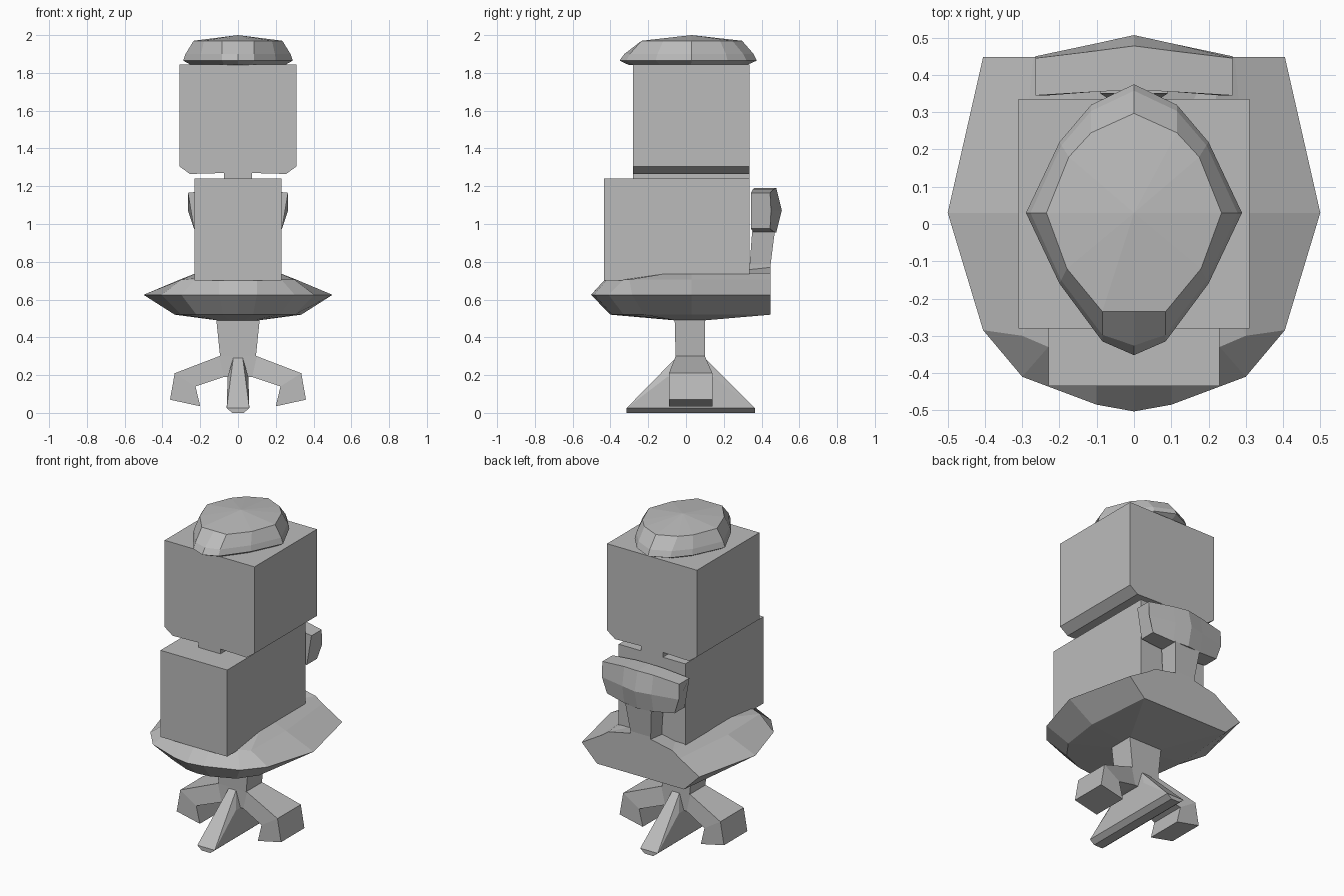
import bpy, bmesh

cube = bpy.data.objects.get("Cube")
if cube:
    bpy.data.objects.remove(cube, do_unlink=True)

GREY = (0.5, 0.5, 0.5, 1)
mat = bpy.data.materials.new("plain grey")
mat.use_nodes = True
mat.diffuse_color = GREY
mat.node_tree.nodes["Principled BSDF"].inputs["Base Color"].default_value = GREY


def finish(name, bm):
    bmesh.ops.recalc_face_normals(bm, faces=bm.faces)
    mesh = bpy.data.meshes.new(name)
    bm.to_mesh(mesh)
    bm.free()
    mesh.materials.append(mat)
    obj = bpy.data.objects.new(name, mesh)
    bpy.context.collection.objects.link(obj)
    return obj


def loft(name, rings, apex=None):
    """Skin equal-length rings; close the end flat or to an apex."""
    bm = bmesh.new()
    loops = [[bm.verts.new(p) for p in ring] for ring in rings]
    n = len(loops[0])
    for a, b in zip(loops, loops[1:]):
        for i in range(n):
            j = (i + 1) % n
            bm.faces.new((a[i], a[j], b[j], b[i]))
    bm.faces.new(loops[0])
    if apex:
        tip = bm.verts.new(apex)
        for i in range(n):
            bm.faces.new((loops[-1][i], loops[-1][(i + 1) % n], tip))
    else:
        bm.faces.new(loops[-1])
    return finish(name, bm)


def mirrored(half):
    """Full ring from a half ring whose ends lie on x = 0."""
    return half + [(-x, y, z) for x, y, z in half[-2:0:-1]]


def level(points, z):
    return [(x, y, z) for x, y in points]


def rect(x, y0, y1, z):
    return [(-x, y0, z), (x, y0, z), (x, y1, z), (-x, y1, z)]


# Blocks: lower body, and head with chamfered underside and neck
loft("lower_block", [rect(.23, -.435, .335, .70), rect(.23, -.435, .335, 1.24)])
head = [(.075, 1.235), (.075, 1.27), (.255, 1.265), (.31, 1.305), (.31, 1.845)]
head += [(-x, z) for x, z in reversed(head)]
loft("upper_block", [[(x, y, z) for x, z in head] for y in (-.28, .335)])

# Cap: faceted oval with a shallow peak
brim = [(0, -.352), (.085, -.315), (.2, -.16), (.29, .03),
        (.2, .22), (.115, .32), (0, .375)]
crown = [(0, -.235), (.085, -.235), (.18, -.12), (.235, .03),
         (.175, .18), (.115, .245), (0, .297)]
under = [(x * .86, y * .86) for x, y in brim]
band = [(a * .78 + c * .22, b * .78 + d * .22)
        for (a, b), (c, d) in zip(brim, crown)]
cap_rings = [(under, 1.842), (brim, 1.865), (band, 1.9), (crown, 1.97)]
loft("cap", [mirrored(level(p, z)) for p, z in cap_rings], (0, .03, 2))

# Seat: wide sharp rim, flat back
hub = [(0, -.06), (.04, -.06), (.08, -.06), (.11, -.06), (.11, .03), (.11, .1), (0, .1)]
base = [(0, -.4), (.08, -.39), (.22, -.33), (.3, -.22), (.335, .03), (.3, .448), (0, .448)]
rim = [(0, -.503), (.1, -.485), (.3, -.41), (.405, -.285), (.5, .03), (.405, .448), (0, .448)]
shoulder = [(0, -.43), (.1, -.42), (.23, -.33), (.3, -.3), (.31, .03), (.27, .448), (0, .448)]
inner = [(0, -.33, .71), (.1, -.33, .71), (.2, -.32, .715), (.22, -.09, .74),
         (.22, .03, .74), (.22, .448, .74), (0, .448, .785)]
seat_rings = [level(p, z) for p, z in
              ((hub, .49), (base, .52), (rim, .625), (shoulder, .705))]
loft("seat", [mirrored(r) for r in seat_rings + [inner]], (0, .03, .74))

# Backrest: curved pad on a flaring post
def pad_section(x, taper, front, back, bulge, low, high):
    return [(x * taper, front, low), (x * taper, back, low),
            (x, bulge, (low + high) / 2), (x, back, high), (x, front, high)]

loft("backrest", [
    pad_section(-.265, .88, .345, .445, .45, .975, 1.165),
    pad_section(-.1, 1, .355, .465, .485, .957, 1.185),
    pad_section(0, 1, .36, .478, .507, .955, 1.19),
    pad_section(.1, 1, .355, .465, .485, .957, 1.185),
    pad_section(.265, .88, .345, .445, .45, .975, 1.165)])
loft("backrest_post", [rect(.07, .335, .448, .72), rect(.07, .337, .448, .785),
                       rect(.09, .35, .47, .96)])

# Pedestal
loft("pedestal", [rect(.09, -.055, .1, .19), rect(.095, -.055, .1, .30),
                  rect(.115, -.06, .1, .495)])

# Bent side feet
arm = [((0, .30), (0, .19), -.055, .1), ((.1, .30), (.075, .19), -.055, .1),
       ((.335, .21), (.225, .14), -.09, .14), ((.36, .07), (.2, .035), -.09, .14)]
for side, sx in (("left", 1), ("right", -1)):
    loft(side + "_foot", [
        [(sx * t[0], y0, t[1]), (sx * t[0], y1, t[1]),
         (sx * b[0], y1, b[1]), (sx * b[0], y0, b[1])]
        for t, b, y0, y1 in arm])

# Ridged foot running front to back
bm = bmesh.new()
for sx in (-1, 1):
    for x, y0, y1, z in ((.03, -.315, .365, 0), (.06, -.315, .365, .025),
                         (.055, -.1, .15, .19), (.025, -.055, .1, .29)):
        bm.verts.new((sx * x, y0, z))
        bm.verts.new((sx * x, y1, z))
bmesh.ops.convex_hull(bm, input=bm.verts)
finish("long_foot", bm)
